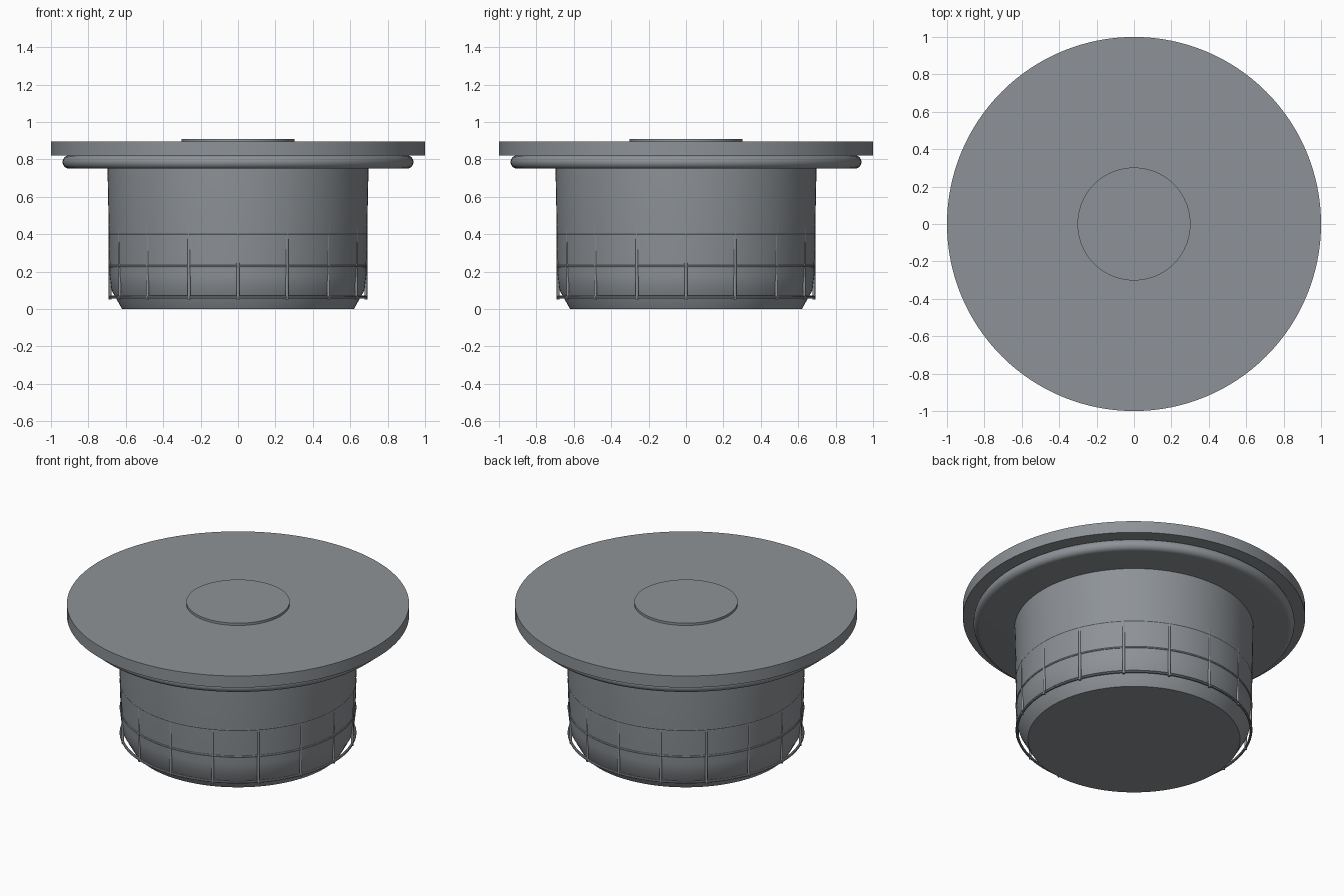
import bpy, bmesh, math
from mathutils import Matrix

cube = bpy.data.objects.get("Cube")
if cube:
    bpy.data.objects.remove(cube, do_unlink=True)

steel = bpy.data.materials.new("grey steel")
steel.use_nodes = True
colour = (0.27, 0.29, 0.31, 1)
steel.diffuse_color = colour
steel.node_tree.nodes["Principled BSDF"].inputs["Base Color"].default_value = colour


def finish(name, bm, angle=35):
    """Turn a bmesh into a smooth shaded object with sharp edges kept."""
    bmesh.ops.recalc_face_normals(bm, faces=bm.faces)
    mesh = bpy.data.meshes.new(name)
    bm.to_mesh(mesh)
    bm.free()
    mesh.materials.append(steel)
    obj = bpy.data.objects.new(name, mesh)
    bpy.context.collection.objects.link(obj)
    bpy.ops.object.select_all(action="DESELECT")
    obj.select_set(True)
    bpy.context.view_layer.objects.active = obj
    bpy.ops.object.shade_smooth_by_angle(angle=math.radians(angle))
    return obj


def lathe(name, profile, sides=128, closed=False):
    """Spin (radius, z) points round z; open profiles get flat end caps."""
    bm = bmesh.new()
    rings = []
    for r, z in profile:
        rings.append([bm.verts.new((r * math.cos(a), r * math.sin(a), z))
                      for a in (math.tau * i / sides for i in range(sides))])
    pairs = list(zip(rings, rings[1:]))
    if closed:
        pairs.append((rings[-1], rings[0]))
    else:
        bm.faces.new(rings[0])
        bm.faces.new(rings[-1])
    for low, high in pairs:
        for i in range(sides):
            j = (i + 1) % sides
            bm.faces.new((low[i], low[j], high[j], high[i]))
    return finish(name, bm)


def arc(r, z, radius, start, end, steps):
    """Points on a circular arc in the (radius, z) plane."""
    angles = [math.radians(start + (end - start) * i / steps) for i in range(steps + 1)]
    return [(r + radius * math.cos(a), z + radius * math.sin(a)) for a in angles]


# Tapered cup with a chamfered foot
lathe("plug_body", [(0.62, 0), (0.676, 0.1), (0.686, 0.18), (0.698, 0.76)])

# Rounded seal under the wide flange
lathe("seal_disc", arc(0.902, 0.786, 0.036, -90, 90, 12))

# Flange and raised centre cap
lathe("top_flange", [(1, 0.82), (1, 0.895)])
lathe("centre_cap", [(0.302, 0.89), (0.302, 0.91)])

# Wire cage: hoops and upright bars
cage_radius, wire = 0.684, 0.008
for label, z in (("lower", 0.063), ("middle", 0.228), ("upper", 0.4)):
    lathe(label + "_hoop", arc(cage_radius, z, wire, 0, 315, 7), closed=True)

bars = bmesh.new()
bottom, top, count = 0.05, 0.5, 16
for i in range(count):
    place = (Matrix.Rotation(math.tau * i / count, 4, "Z")
             @ Matrix.Translation((cage_radius, 0, (bottom + top) / 2)))
    bmesh.ops.create_cone(bars, cap_ends=True, segments=8, radius1=wire,
                          radius2=wire, depth=top - bottom, matrix=place)
finish("cage_bars", bars, 50)
